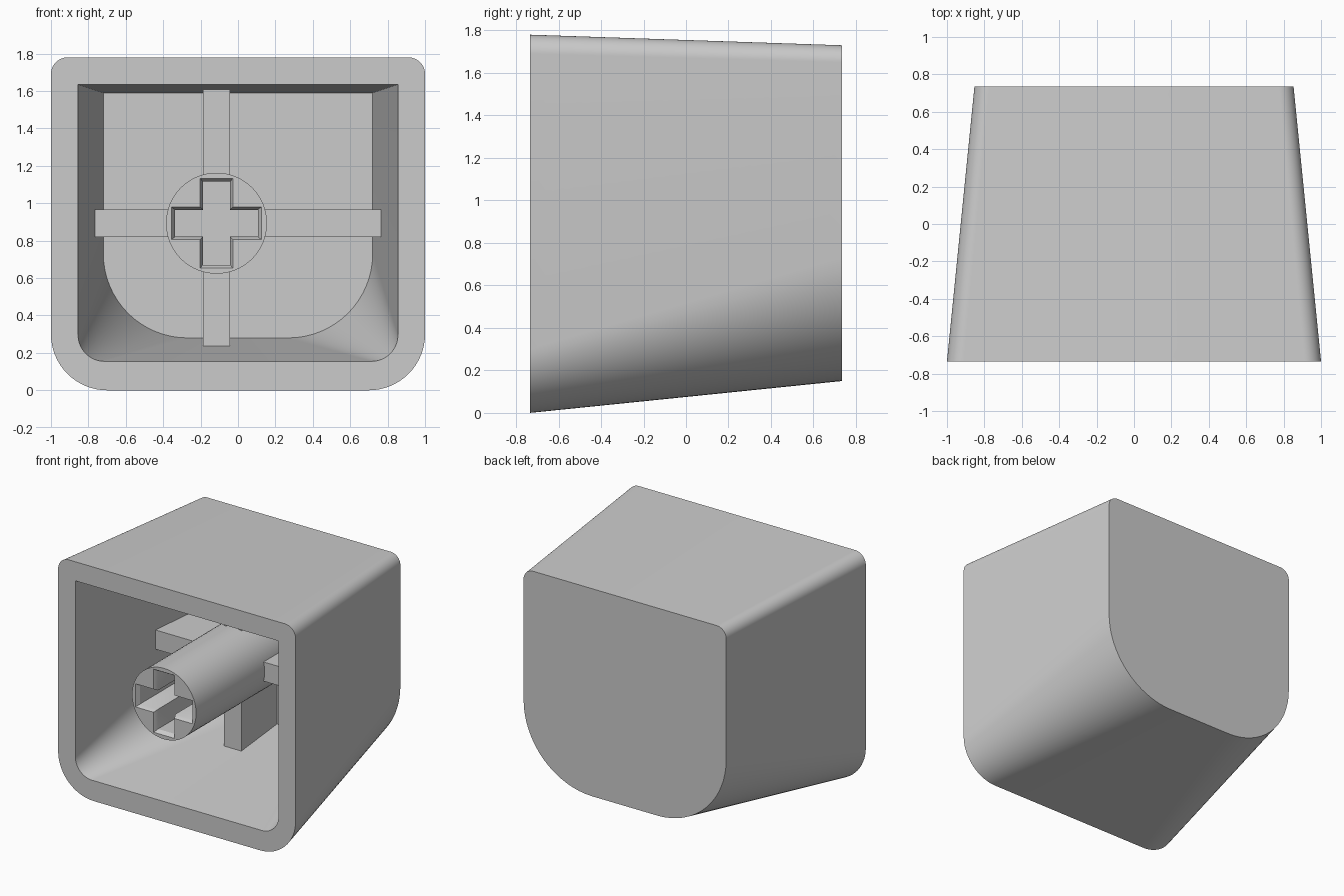
import bpy
import bmesh
from math import cos, sin, pi, radians

if "Cube" in bpy.data.objects:
    bpy.data.objects.remove(bpy.data.objects["Cube"], do_unlink=True)

grey = bpy.data.materials.new("plain grey")
grey.use_nodes = True
grey.diffuse_color = (0.6, 0.6, 0.6, 1)
grey.node_tree.nodes["Principled BSDF"].inputs["Base Color"].default_value = (0.6, 0.6, 0.6, 1)

FRONT, BACK = -0.735, 0.735
FLOOR = 0.53            # inner face of the closed end
STEM_X, STEM_Z = -0.115, 0.893


def section(half_w, z0, z1, r_low, r_top, steps=16):
    """Rounded rectangle in x, z with separate lower and upper corner radii."""
    corners = [(half_w - r_top, z1 - r_top, r_top, 0),
               (-half_w + r_top, z1 - r_top, r_top, 1),
               (-half_w + r_low, z0 + r_low, r_low, 2),
               (half_w - r_low, z0 + r_low, r_low, 3)]
    return [(cx + r * cos((q + i / steps) * pi / 2), cz + r * sin((q + i / steps) * pi / 2))
            for cx, cz, r, q in corners for i in range(steps + 1)]


def ring(bm, points, y):
    return [bm.verts.new((x, y, z)) for x, z in points]


def bridge(bm, a, b):
    n = len(a)
    for i in range(n):
        j = (i + 1) % n
        bm.faces.new((a[i], a[j], b[j], b[i]))


def loft(bm, start, y0, end, y1, steps=1):
    """Skin between two sections and return all rings."""
    rings = []
    for k in range(steps + 1):
        t = k / steps
        pts = [(p[0] + (q[0] - p[0]) * t, p[1] + (q[1] - p[1]) * t) for p, q in zip(start, end)]
        rings.append(ring(bm, pts, y0 + (y1 - y0) * t))
    for a, b in zip(rings, rings[1:]):
        bridge(bm, a, b)
    return rings


def finish(bm, name):
    bmesh.ops.remove_doubles(bm, verts=bm.verts, dist=1e-5)
    bmesh.ops.recalc_face_normals(bm, faces=bm.faces)
    mesh = bpy.data.meshes.new(name)
    bm.to_mesh(mesh)
    bm.free()
    mesh.materials.append(grey)
    obj = bpy.data.objects.new(name, mesh)
    bpy.context.collection.objects.link(obj)
    bpy.ops.object.select_all(action="DESELECT")
    obj.select_set(True)
    bpy.context.view_layer.objects.active = obj
    bpy.ops.object.shade_smooth_by_angle(angle=radians(30))


# Hollow tapered shell, open at the front
bm = bmesh.new()
outer = loft(bm, section(1.0, 0, 1.78, 0.3, 0.09), FRONT,
             section(0.853, 0.15, 1.73, 0.58, 0.08), BACK, 20)
inner = loft(bm, section(0.855, 0.155, 1.635, 0.14, 0), FRONT,
             section(0.72, 0.28, 1.59, 0.45, 0), FLOOR, 20)
bridge(bm, outer[0], inner[0])
bm.faces.new(outer[-1])
bm.faces.new(inner[-1])
finish(bm, "shell")


# Round stem with a chamfered cross socket
def cross(length, width):
    quarter = [(length, -width), (length, width), (width, width)]
    pts = []
    for _ in range(4):
        pts += quarter
        quarter = [(-z, x) for x, z in quarter]
    return [(STEM_X + x, STEM_Z + z) for x, z in pts]


circle = [(STEM_X + 0.27 * cos(i * pi / 32), STEM_Z + 0.27 * sin(i * pi / 32)) for i in range(64)]
tip = FRONT + 0.01
bm = bmesh.new()
tube = loft(bm, circle, tip, circle, FLOOR + 0.01)
chamfer = loft(bm, cross(0.24, 0.088), tip, cross(0.222, 0.072), tip + 0.03)
socket = loft(bm, cross(0.222, 0.072), tip + 0.03, cross(0.222, 0.072), tip + 0.6)
rim = [bm.edges.get((loop[i - 1], loop[i])) for loop in (tube[0], chamfer[0]) for i in range(len(loop))]
bmesh.ops.triangle_fill(bm, edges=rim, use_beauty=True, normal=(0, -1, 0))
bm.faces.new(tube[-1])
bm.faces.new(socket[-1])
finish(bm, "stem")


# Support ribs that follow the cavity taper
def box(x0, x1, z0, z1):
    return [(x0, z0), (x1, z0), (x1, z1), (x0, z1)]


def rib(name, start, end):
    bm = bmesh.new()
    rings = loft(bm, start, 0.1, end, FLOOR + 0.01)
    bm.faces.new(rings[0])
    bm.faces.new(rings[-1])
    finish(bm, name)


low, high = STEM_Z - 0.073, STEM_Z + 0.073
rib("cross_rib", box(-0.767, 0.767, low, high), box(-0.725, 0.725, low, high))
left, right = STEM_X - 0.073, STEM_X + 0.073
rib("upright_rib", box(left, right, 0.235, 1.607), box(left, right, 0.275, 1.592))
